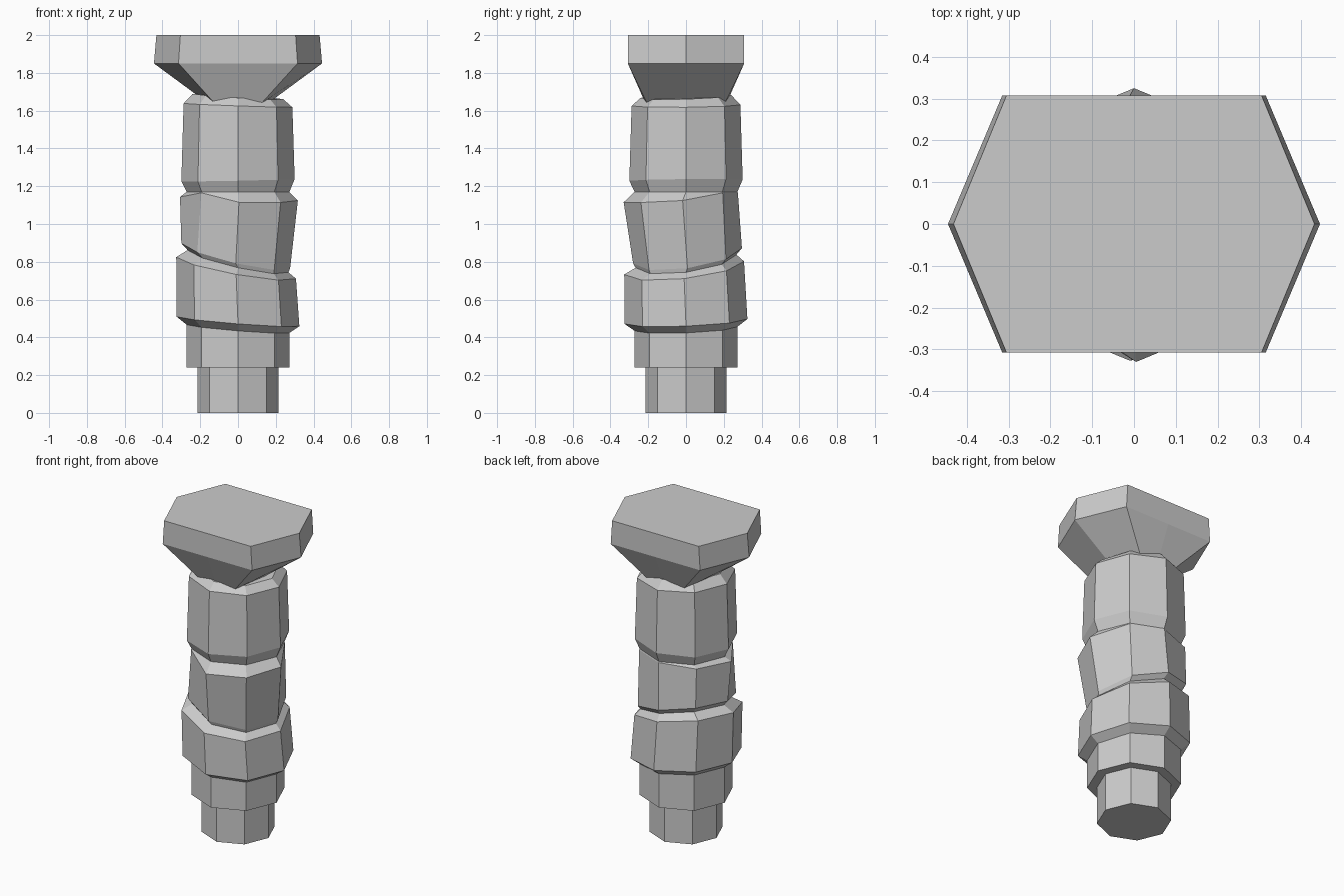
import bpy, bmesh
from math import cos, sin, pi

cube = bpy.data.objects.get("Cube")
if cube:
    bpy.data.objects.remove(cube, do_unlink=True)

grey = bpy.data.materials.new("plain grey")
grey.use_nodes = True
grey.diffuse_color = (0.6, 0.6, 0.6, 1)
grey.node_tree.nodes["Principled BSDF"].inputs["Base Color"].default_value = (0.6, 0.6, 0.6, 1)


def ring(r, z, slope_x=0, slope_y=0, cx=0, cy=0):
    """Eight-sided ring, tilted by the two slopes."""
    pts = []
    for i in range(8):
        x, y = cx + r * cos(i * pi / 4), cy + r * sin(i * pi / 4)
        pts.append((x, y, z + slope_x * x + slope_y * y))
    return pts


def plate_ring(tip, corner, depth, mid, z):
    """Stretched outline with pointed ends on x."""
    return [(tip, 0, z), (corner, depth, z), (0, mid, z), (-corner, depth, z),
            (-tip, 0, z), (-corner, -depth, z), (0, -mid, z), (corner, -depth, z)]


def loft(name, rings):
    """Skin a stack of rings and cap both ends."""
    bm = bmesh.new()
    loops = [[bm.verts.new(p) for p in pts] for pts in rings]
    for low, high in zip(loops, loops[1:]):
        for i in range(8):
            j = (i + 1) % 8
            bm.faces.new((low[i], low[j], high[j], high[i]))
    bm.faces.new(loops[0][::-1])
    bm.faces.new(loops[-1])
    bmesh.ops.recalc_face_normals(bm, faces=bm.faces)
    mesh = bpy.data.meshes.new(name)
    bm.to_mesh(mesh)
    bm.free()
    mesh.materials.append(grey)
    obj = bpy.data.objects.new(name, mesh)
    bpy.context.collection.objects.link(obj)
    return obj


# Straight foot and collar
loft("foot", [ring(0.215, 0), ring(0.215, 0.24)])
loft("collar", [ring(0.272, 0.24), ring(0.272, 0.445, -0.08, 0.04)])

# Crooked, chamfered blocks sharing narrow necks
lower_neck = ring(0.267, 0.803, -0.22, 0.13)
upper_neck = ring(0.272, 1.17)
loft("lower_block", [ring(0.272, 0.445, -0.08, 0.04),
                     ring(0.325, 0.484, -0.077, 0.04),
                     ring(0.317, 0.767, -0.18, 0.11, -0.01, -0.01),
                     lower_neck])

# The middle block leans forward, so some top corners meet the neck
middle_top = ring(0.312, 1.135, -0.03, 0.06, 0.005, -0.018)
for i in (1, 2, 5):
    x, y, z = upper_neck[i]
    middle_top[i] = (x * 1.01, y * 1.01, z - 0.005)
loft("middle_block", [lower_neck,
                      ring(0.288, 0.828, -0.23, 0.14, -0.012, 0.008),
                      middle_top, upper_neck])

loft("upper_block", [upper_neck,
                     ring(0.3, 1.232, 0.02, 0.01),
                     ring(0.288, 1.628, -0.035, 0.01),
                     ring(0.24, 1.675, -0.06, 0.03)])

# Flared head with a flat top
loft("head_plate", [plate_ring(0.16, 0.125, 0.207, 0.215, 1.64),
                    plate_ring(0.445, 0.315, 0.308, 0.308, 1.85),
                    plate_ring(0.432, 0.305, 0.308, 0.308, 2.0)])
